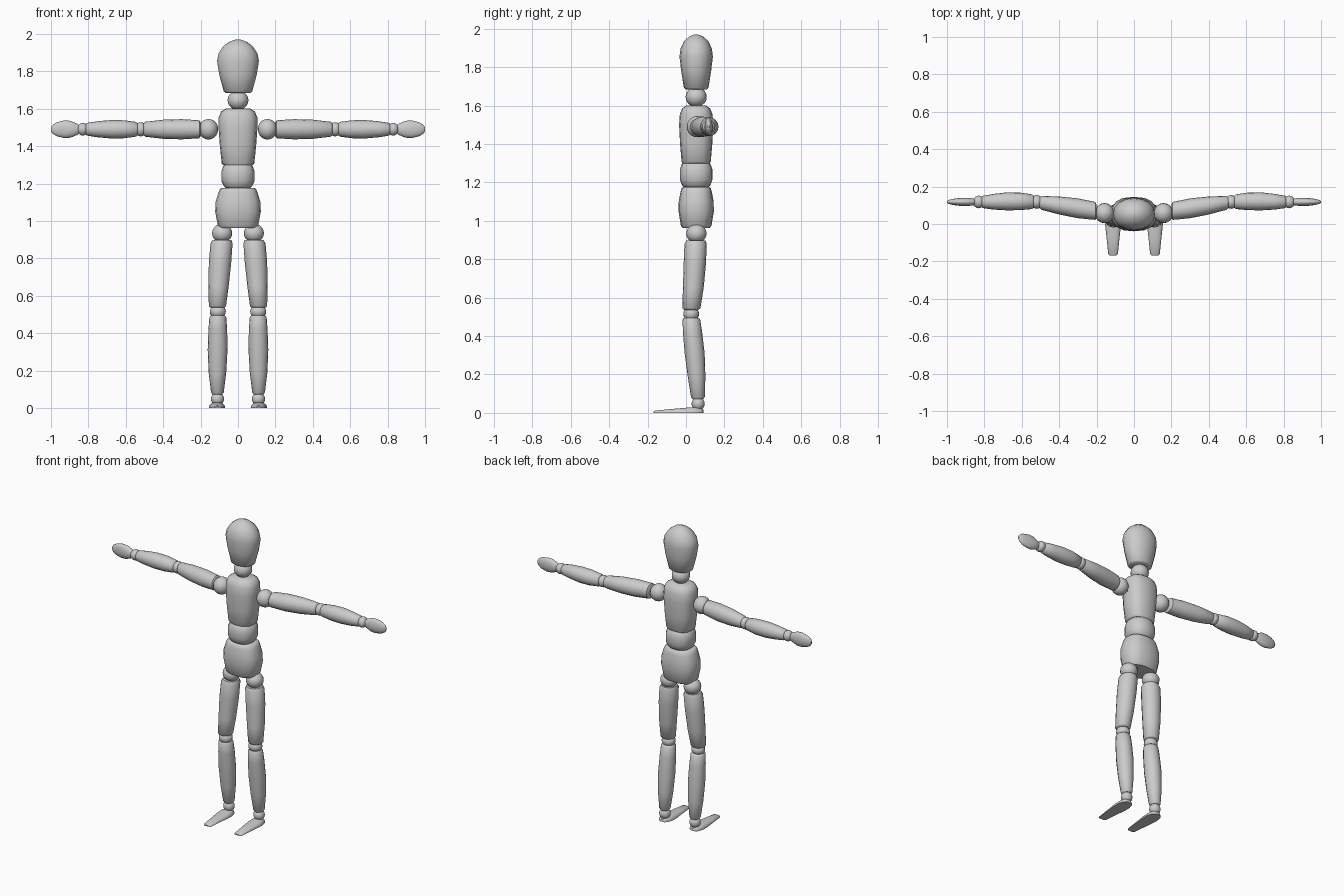
import bpy, bmesh, math

CY = 0.053   # depth of the body axis


def spow(v, e):
    return math.copysign(abs(v) ** e, v)


def finish(name, bm, mirror=False):
    """Turn a bmesh into a smooth object, optionally mirrored across x."""
    bmesh.ops.recalc_face_normals(bm, faces=bm.faces)
    me = bpy.data.meshes.new(name)
    bm.to_mesh(me)
    bm.free()
    ob = bpy.data.objects.new(name, me)
    bpy.context.collection.objects.link(ob)
    bpy.ops.object.select_all(action='DESELECT')
    ob.select_set(True)
    bpy.context.view_layer.objects.active = ob
    bpy.ops.object.shade_smooth_by_angle(angle=math.radians(50))
    if mirror:
        ob.modifiers.new("mirror", 'MIRROR').use_mirror_merge = False
    return ob


def loft(name, axis, rings, mirror=False, power=2.0, n=16, half=False):
    """Skin elliptical rings (centre, radius_u, radius_v) lying across an axis."""
    bm = bmesh.new()
    loops = []
    for (cx, cy, cz), ru, rv in rings:
        loop = []
        for i in range(n):
            a = math.pi * i / (n - 1) if half else 2 * math.pi * i / n
            u = ru * spow(math.cos(a), 2 / power)
            v = rv * spow(math.sin(a), 2 / power)
            off = {'x': (0, u, v), 'y': (u, 0, v), 'z': (u, v, 0)}[axis]
            loop.append(bm.verts.new((cx + off[0], cy + off[1], cz + off[2])))
        loops.append(loop)
    for a, b in zip(loops, loops[1:]):
        for i in range(n):
            j = (i + 1) % n
            bm.faces.new((a[i], a[j], b[j], b[i]))
    bm.faces.new(loops[0])
    bm.faces.new(loops[-1])
    return finish(name, bm, mirror)


def ball(name, centre, radii, mirror=False):
    bm = bmesh.new()
    bmesh.ops.create_uvsphere(bm, u_segments=16, v_segments=10, radius=1)
    bmesh.ops.scale(bm, vec=radii, verts=bm.verts)
    bmesh.ops.translate(bm, vec=centre, verts=bm.verts)
    return finish(name, bm, mirror)


def upright(name, profile, power):
    """Trunk part from (z, half width, half depth) rows."""
    return loft(name, 'z', [((0, CY, z), w, d) for z, w, d in profile], power=power)


# Head and trunk
upright("head", [(1.685, .066, .055), (1.692, .076, .064), (1.78, .100, .078),
                 (1.855, .112, .087), (1.895, .104, .082), (1.935, .078, .064),
                 (1.960, .043, .036), (1.970, .012, .010)], 2.1)
ball("neck", (0, CY, 1.645), (.056, .055, .052))
upright("chest", [(1.298, .078, .070), (1.308, .087, .076), (1.40, .097, .084),
                  (1.50, .104, .089), (1.555, .103, .085), (1.585, .090, .073),
                  (1.600, .065, .053)], 2.5)
upright("waist", [(1.170, .060, .058), (1.185, .076, .074), (1.215, .089, .085),
                  (1.265, .089, .085), (1.295, .078, .075), (1.312, .060, .058)], 2.3)
upright("pelvis", [(.962, .098, .070), (.975, .108, .080), (1.05, .122, .092),
                   (1.10, .120, .091), (1.15, .105, .082), (1.170, .097, .076),
                   (1.176, .088, .068)], 2.5)

# Arms
AZ = 1.49
ball("shoulder_joint", (.158, .058, AZ), (.052, .054, .055), True)
loft("upper_arm", 'x', [((.200, .068, AZ), .036, .038), ((.207, .070, AZ), .048, .048),
                        ((.30, .084, AZ), .053, .054), ((.40, .099, AZ), .048, .051),
                        ((.495, .113, AZ), .037, .040), ((.505, .115, AZ), .030, .032)], True)
ball("elbow_joint", (.520, .118, AZ), (.032, .037, .038), True)
loft("forearm", 'x', [((.535, .119, AZ), .030, .030), ((.543, .119, AZ), .039, .039),
                      ((.61, .121, AZ), .047, .048), ((.68, .121, AZ), .048, .049),
                      ((.75, .119, AZ), .042, .043), ((.807, .118, AZ), .033, .034),
                      ((.814, .118, AZ), .026, .027)], True)
ball("wrist_joint", (.830, .118, AZ), (.030, .034, .034), True)
loft("hand", 'x', [((.846, .118, AZ), .014, .018), ((.860, .118, AZ), .019, .030),
                   ((.895, .118, AZ), .022, .045), ((.930, .118, AZ), .021, .047),
                   ((.970, .118, AZ), .016, .037), ((.992, .118, AZ), .010, .023),
                   ((1.0, .118, AZ), .005, .010)], True)

# Legs
ball("hip_joint", (.085, .054, .934), (.054, .053, .050), True)
loft("thigh", 'z', [((.110, .028, .537), .038, .038), ((.110, .028, .545), .046, .047),
                    ((.104, .038, .65), .054, .054), ((.096, .046, .78), .060, .058),
                    ((.088, .050, .88), .059, .058), ((.086, .051, .898), .050, .050)], True)
ball("knee_joint", (.108, .027, .515), (.043, .041, .038), True)
loft("shin", 'z', [((.110, .062, .073), .026, .028), ((.110, .062, .083), .034, .036),
                   ((.110, .055, .19), .047, .046), ((.109, .045, .31), .053, .052),
                   ((.108, .034, .42), .050, .050), ((.108, .028, .485), .045, .046),
                   ((.108, .027, .495), .037, .038)], True)
ball("ankle_joint", (.110, .063, .048), (.035, .034, .036), True)
loft("foot", 'y', [((.112, y, 0), w, h) for y, w, h in
                   [(-.168, .018, .007), (-.160, .026, .012), (-.08, .034, .020),
                    (0, .043, .027), (.04, .043, .030), (.075, .033, .028),
                    (.090, .016, .018)]], True, power=2.5, n=12, half=True)
